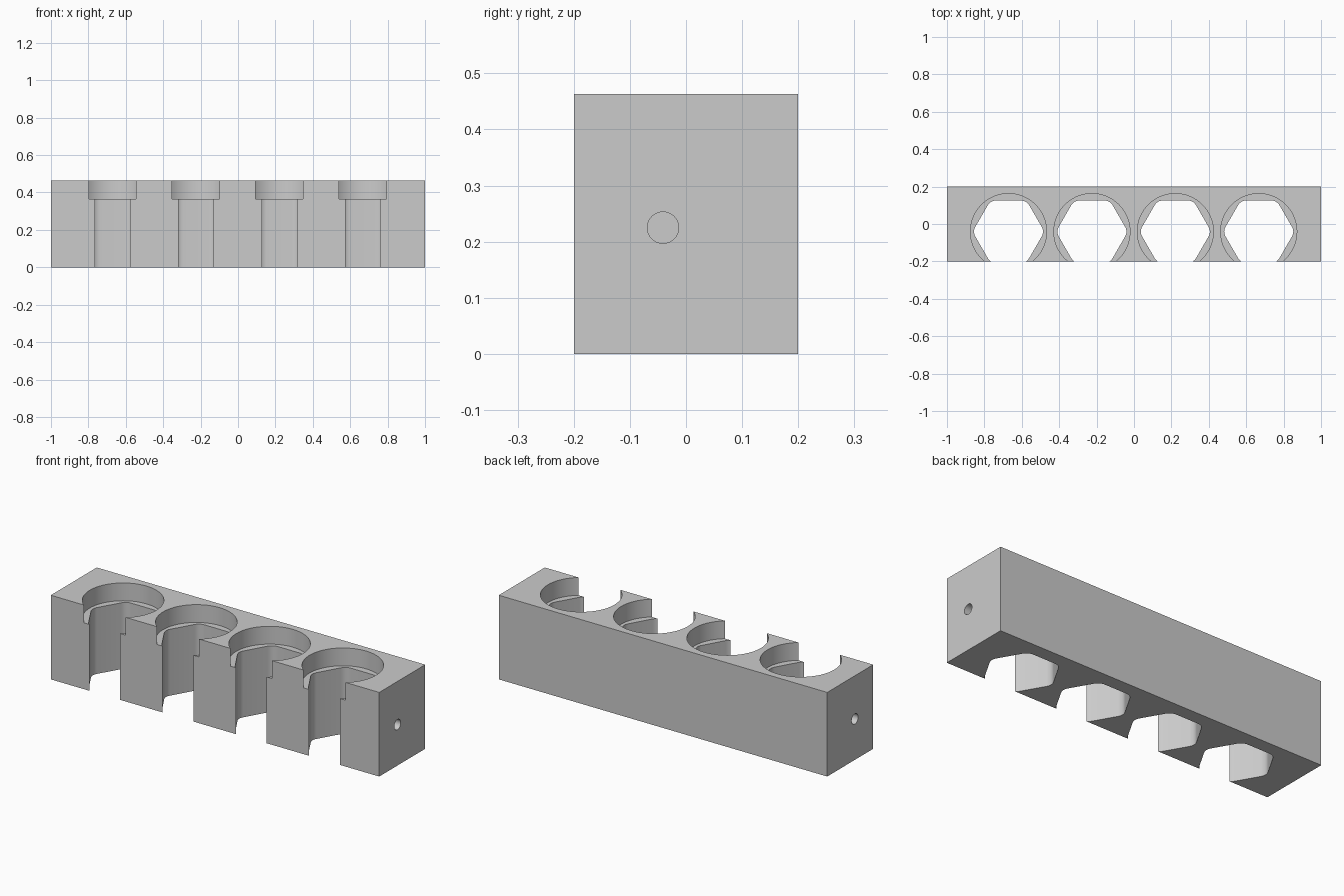
import bpy
import bmesh
from math import cos, sin, pi, radians
from mathutils import Vector, Matrix

cube = bpy.data.objects.get("Cube")
if cube:
    bpy.data.objects.remove(cube, do_unlink=True)

LENGTH, DEPTH, HEIGHT = 2.0, 0.4, 0.463
POCKET_Y = -0.041
PITCH = 0.446
POCKET_XS = [(i - 1.5) * PITCH - 0.002 for i in range(4)]
SEAT_Z = 0.365

gray = bpy.data.materials.new("light gray")
gray.use_nodes = True
gray.diffuse_color = (0.6, 0.6, 0.6, 1)
gray.node_tree.nodes["Principled BSDF"].inputs["Base Color"].default_value = gray.diffuse_color


def make_object(name, bm):
    bmesh.ops.recalc_face_normals(bm, faces=bm.faces)
    mesh = bpy.data.meshes.new(name)
    bm.to_mesh(mesh)
    bm.free()
    mesh.materials.append(gray)
    obj = bpy.data.objects.new(name, mesh)
    bpy.context.collection.objects.link(obj)
    return obj


def add_prism(bm, outline, low, high, matrix):
    """Extrude a closed 2D outline from low to high along local z."""
    face = bm.faces.new([bm.verts.new(matrix @ Vector((x, y, low))) for x, y in outline])
    top = bmesh.ops.extrude_face_region(bm, geom=[face])["geom"]
    rise = matrix.to_3x3() @ Vector((0, 0, high - low))
    bmesh.ops.translate(bm, vec=rise, verts=[v for v in top if isinstance(v, bmesh.types.BMVert)])


def circle(radius, count):
    return [(radius * cos(2 * pi * i / count), radius * sin(2 * pi * i / count)) for i in range(count)]


def rounded_hexagon(apothem, fillet, steps=6):
    reach = (apothem - fillet) / cos(pi / 6)
    points = []
    for corner in range(6):
        a = corner * pi / 3
        for s in range(steps + 1):
            b = a + (s / steps - 0.5) * pi / 3
            points.append((reach * cos(a) + fillet * cos(b), reach * sin(a) + fillet * sin(b)))
    return points


def carve(target, name, outline, low, high, matrices):
    bm = bmesh.new()
    for matrix in matrices:
        add_prism(bm, outline, low, high, matrix)
    cutter = make_object(name, bm)
    cutter.hide_render = True
    mod = target.modifiers.new(name, "BOOLEAN")
    mod.operation = "DIFFERENCE"
    mod.solver = "EXACT"
    mod.object = cutter
    bpy.ops.object.modifier_apply(modifier=mod.name)
    bpy.data.objects.remove(cutter, do_unlink=True)


# Solid block
bm = bmesh.new()
bmesh.ops.create_cube(bm, size=1)
bmesh.ops.scale(bm, vec=(LENGTH, DEPTH, HEIGHT), verts=bm.verts)
bmesh.ops.translate(bm, vec=(0, 0, HEIGHT / 2), verts=bm.verts)
block = make_object("holder_block", bm)
bpy.ops.object.select_all(action="DESELECT")
bpy.context.view_layer.objects.active = block
block.select_set(True)

# Hexagonal pockets open to the front, with round seats at the top
places = [Matrix.Translation((x, POCKET_Y, 0)) for x in POCKET_XS]
carve(block, "hex_pockets", rounded_hexagon(0.1665, 0.05), -0.1, HEIGHT + 0.1, places)
carve(block, "round_seats", circle(0.2035, 72), SEAT_Z, HEIGHT + 0.1, places)

# Blind hole in each end
ends = [Matrix.Translation((side, POCKET_Y, 0.225)) @ Matrix.Rotation(radians(90), 4, "Y")
        for side in (-1, 1)]
carve(block, "end_holes", circle(0.028, 32), -0.1, 0.1, ends)

bpy.ops.object.shade_smooth_by_angle(angle=radians(25))
